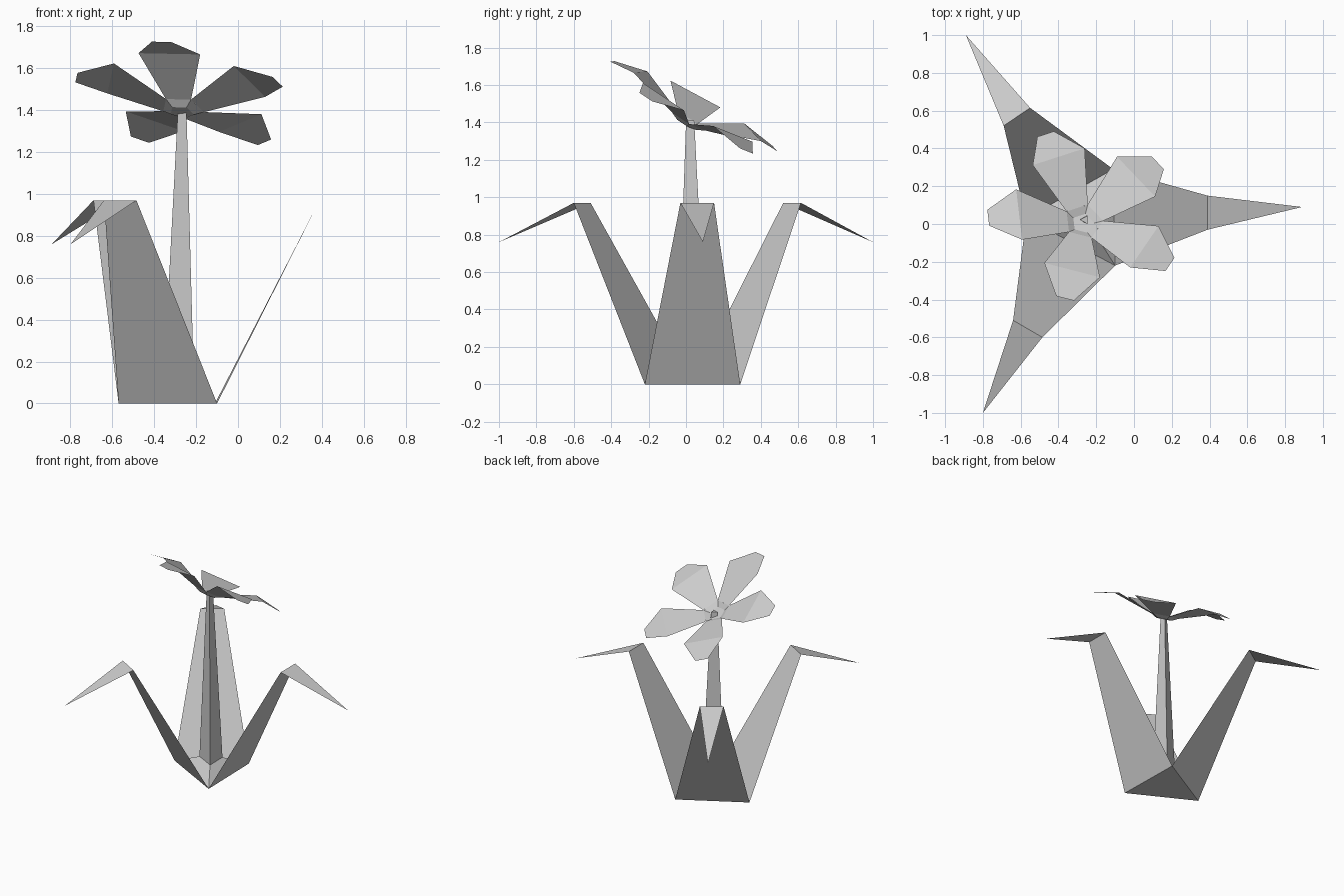
import bpy, math
from mathutils import Vector

if "Cube" in bpy.data.objects:
    bpy.data.objects.remove(bpy.data.objects["Cube"])


def make(name, verts, faces):
    mesh = bpy.data.meshes.new(name)
    mesh.from_pydata([tuple(v) for v in verts], [], faces)
    mesh.update()
    obj = bpy.data.objects.new(name, mesh)
    bpy.context.collection.objects.link(obj)
    return obj


# Triangular foot outline, shared by base, leaves and stem
foot = [Vector((-0.10, -0.22, 0)), Vector((-0.11, 0.29, 0)), Vector((-0.57, 0.03, 0))]
centre = sum(foot, Vector()) / 3


def ring(scale, x, y, z):
    return [(p - centre) * scale + Vector((x, y, z)) for p in foot]


side = lambda a: [(a + i, a + (i + 1) % 3, a + 3 + (i + 1) % 3, a + 3 + i) for i in range(3)]

# Base: closed bottom, sloping up to the stem
low = ring(0.31, centre.x, centre.y, 0.09)
make("base", foot + low, [(2, 1, 0)] + side(0))

# Stem: tapering three-sided column
top = ring(0.085, -0.26, 0.022, 1.41)
make("stem", low + top, side(0) + [(3, 4, 5)])

# Leaves: each rises from one foot edge, bends and droops to a point
leaves = [
    ((0.39, -0.03), (0.39, 0.15), (0.89, 0.09)),
    ((-0.55, 0.615), (-0.69, 0.52), (-0.89, 1.0)),
    ((-0.64, -0.51), (-0.485, -0.60), (-0.80, -1.0)),
]
for i, (a, b, tip) in enumerate(leaves):
    verts = [foot[i], foot[(i + 1) % 3], (*b, 0.97), (*a, 0.97), (*tip, 0.76)]
    make(f"leaf_{i + 1}", verts, [(0, 1, 2, 3), (3, 2, 4)])

# Tilted frame of the blossom
origin = Vector((-0.265, 0.02, 1.42))
n = Vector((0.142, 0.481, 0.865)).normalized()
u = Vector((0.987, 0, -0.162)).normalized()
v = n.cross(u)


def spot(angle, along, across, height):
    c, s = math.cos(angle), math.sin(angle)
    return origin + u * (along * c - across * s) + v * (along * s + across * c) + n * height


step = math.tau / 5
first = math.radians(37.5)

# Petals: half outline (along, half width, height) mirrored across the petal axis
half = [(0.085, 0.062, -0.012), (0.36, 0.152, 0.08), (0.522, 0.048, 0.052)]
for k in range(5):
    ang = first + k * step
    verts = [spot(ang, r, s * w, h) for r, w, h in half for s in (-1, 1)]
    make(f"petal_{k + 1}", verts, [(0, 2, 3, 1), (2, 4, 5, 3)])

# Shallow five-sided cup in the middle of the petals
verts = [spot(first + (k + 0.5) * step, r, 0, h)
         for r, h in ((0.105, -0.012), (0.06, -0.035)) for k in range(5)]
faces = [(k, (k + 1) % 5, 5 + (k + 1) % 5, 5 + k) for k in range(5)]
make("flower_centre", verts, faces + [(5, 6, 7, 8, 9)])
